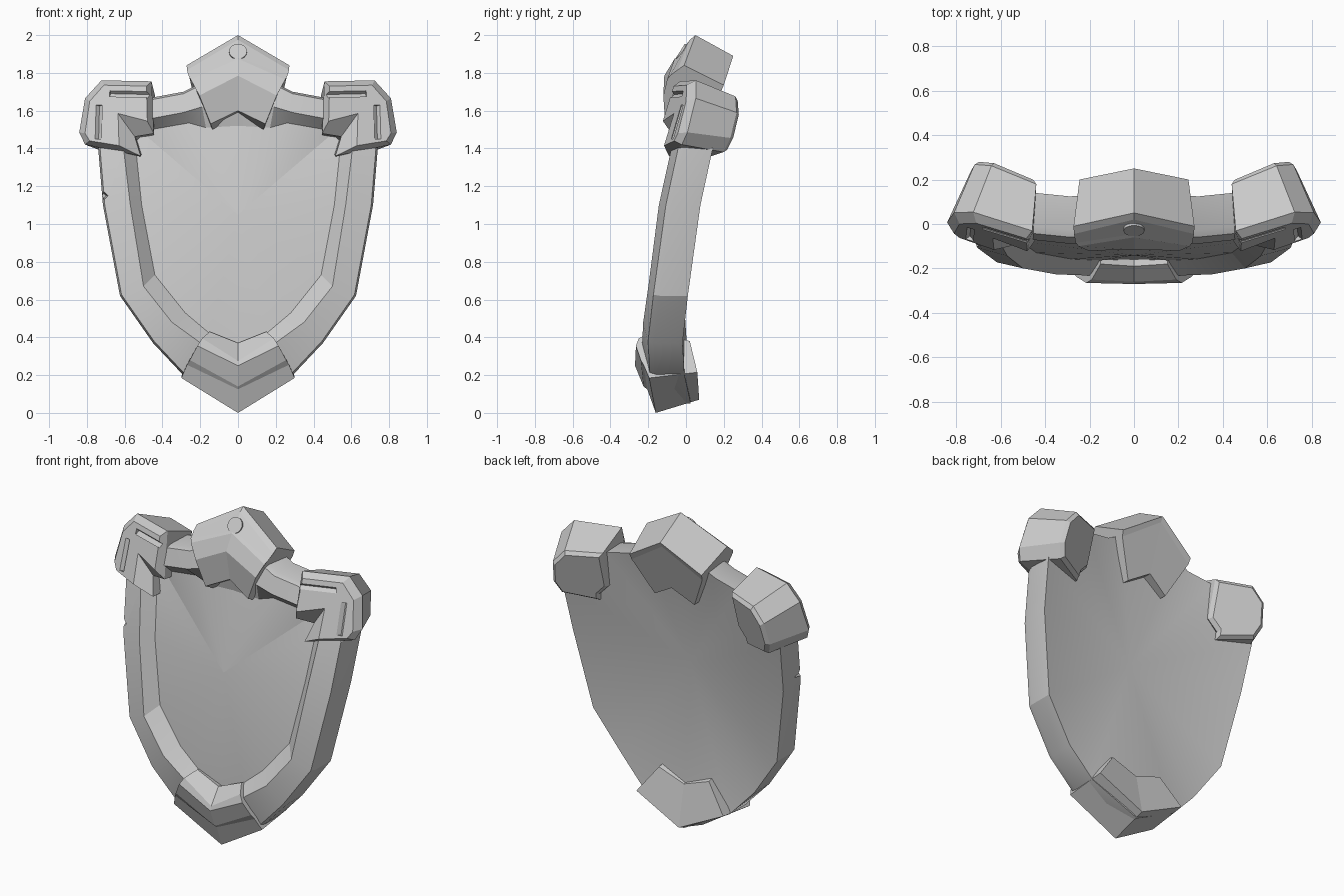
import bpy, bmesh, math
from mathutils import Vector, Matrix

if "Cube" in bpy.data.objects:
    bpy.data.objects.remove(bpy.data.objects["Cube"])


def loft(name, rings, hubs=(None, None)):
    """Bridge closed rings of equal length; each end gets a flat cap or a fan to a hub point."""
    bm = bmesh.new()
    rows = [[bm.verts.new(p) for p in r] for r in rings]
    n = len(rows[0])
    for a, b in zip(rows, rows[1:]):
        for i in range(n):
            j = (i + 1) % n
            bm.faces.new((a[i], a[j], b[j], b[i]))
    for row, hub in zip((rows[0], rows[-1]), hubs):
        if hub is None:
            bm.faces.new(row)
        else:
            c = bm.verts.new(hub)
            for i in range(n):
                bm.faces.new((row[i], row[(i + 1) % n], c))
    bmesh.ops.recalc_face_normals(bm, faces=bm.faces)
    me = bpy.data.meshes.new(name)
    bm.to_mesh(me)
    bm.free()
    ob = bpy.data.objects.new(name, me)
    bpy.context.collection.objects.link(ob)
    return ob


def cone(name, sides, r1, r2, depth, loc, axis):
    bm = bmesh.new()
    rot = Vector(axis).to_track_quat('Z', 'Y').to_matrix().to_4x4()
    bmesh.ops.create_cone(bm, cap_ends=True, segments=sides, radius1=r1, radius2=r2,
                          depth=depth, matrix=Matrix.Translation(loc) @ rot)
    me = bpy.data.meshes.new(name)
    bm.to_mesh(me)
    bm.free()
    ob = bpy.data.objects.new(name, me)
    bpy.context.collection.objects.link(ob)
    return ob


def cut(ob, cutter):
    m = ob.modifiers.new("cut", 'BOOLEAN')
    m.operation, m.solver, m.object = 'DIFFERENCE', 'EXACT', cutter
    cutter.hide_render = True
    bpy.context.view_layer.objects.active = ob
    bpy.ops.object.modifier_apply(modifier=m.name)
    bpy.data.objects.remove(cutter)


# Shield body: mirrored outline bent backwards at the sides, top and bottom
def bend(x, z, depth):
    k = 0.137 if z > 0.55 else 0.4
    return (x, -0.075 + k * (z - 0.55) ** 2 + 0.215 * x * x - depth, z)


def ring(half, depth, inset=0.0):
    s = 1 - inset
    pts = half + [(-x, z) for x, z in reversed(half[1:-1])]
    return [bend(x * s, 1 + (z - 1) * s, depth) for x, z in pts]


outer = [(0, 1.80), (.19, 1.75), (.29, 1.7), (.45, 1.67), (.66, 1.6), (.74, 1.4),
         (.715, 1.1), (.625, .62), (.45, .37), (.29, .2), (0, .05)]
rim_in = [(0, 1.72), (.19, 1.62), (.29, 1.59), (.45, 1.56), (.63, 1.58), (.605, 1.39),
          (.57, 1.1), (.5, .67), (.35, .48), (.17, .35), (0, .25)]
panel = [(0, 1.52), (.17, 1.51), (.26, 1.535), (.46, 1.5), (.56, 1.53), (.54, 1.39),
         (.51, 1.1), (.44, .73), (.28, .53), (.15, .42), (0, .35)]
body = loft("shield_body",
            [ring(outer, 0), ring(outer, .15), ring(outer, .18, .014),
             ring(rim_in, .18), ring(panel, .10)],
            (bend(0, 1.05, 0), bend(0, 1.05, .10)))
# Battle damage: nick on the edge and a scratch on the rim
cut(body, cone("nick", 4, .035, .012, .16, (-.71, -.11, 1.15), (0, 1, 0)))
cut(body, cone("scratch", 4, .003, .013, .18, (.525, -.206, .545), (.16, .03, .09)))
bpy.ops.object.select_all(action='DESELECT')
body.select_set(True)
bpy.context.view_layer.objects.active = body
bpy.ops.object.shade_smooth_by_angle(angle=math.radians(20))


# Chevron caps: centre section plus a side section mirrored
def chevron(name, mid, side):
    return loft(name, [[(-x, y, z) for x, y, z in side],
                       [(0, y, z) for y, z in mid], side])


chevron("top_cap",
        [(.14, 1.57), (.235, 1.86), (.25, 1.89), (.05, 2.0), (.02, 1.975), (-.045, 1.885),
         (-.06, 1.875), (-.115, 1.785), (-.08, 1.6), (0, 1.575)],
        [(.135, .11, 1.49), (.24, .185, 1.7), (.245, .2, 1.735), (.272, -.01, 1.84),
         (.27, -.045, 1.815), (.262, -.085, 1.785), (.25, -.1, 1.765),
         (.205, -.12, 1.68), (.145, -.11, 1.53), (.135, -.05, 1.5)])
chevron("bottom_cap",
        [(-.16, 0), (-.205, .125), (-.225, .14), (-.27, .25), (-.26, .275),
         (-.19, .37), (.02, .32), (.07, .07)],
        [(.3, -.195, .185), (.27, -.225, .255), (.255, -.24, .28), (.215, -.265, .355),
         (.19, -.25, .395), (.15, -.18, .43), (.17, .02, .38), (.295, .06, .215)])

# Round stud on the top cap
cone("top_stud", 16, .047, .047, .05, (0, -.01, 1.901), (0, -.85, .53))

# Corner caps: L-shaped front face, sloping walls, deep tilted back.
# Points are (x, z, t) with t the share of the full depth.
front_l = [(.485, 1.73, 0), (.71, 1.735, 0), (.785, 1.65, 0), (.81, 1.48, 0),
           (.785, 1.44, 0), (.63, 1.415, 0), (.635, 1.585, 0), (.48, 1.545, 0)]
wall_l = [(.46, 1.765, .12), (.735, 1.77, .12), (.825, 1.675, .12), (.857, 1.495, .12),
          (.825, 1.43, .12), (.525, 1.38, .26), (.56, 1.485, .28), (.45, 1.5, .26)]
back_l = [(.455, 1.755, .93), (.735, 1.75, .93), (.84, 1.665, .93), (.865, 1.53, .93),
          (.82, 1.455, .93), (.55, 1.425, .93), (.545, 1.465, .93), (.46, 1.53, .93)]
end_l = [(.67 + (x - .67) * .9, 1.61 + (z - 1.61) * .88, 1) for x, z, t in back_l]


def corner_ring(pts, side):
    return [(side * (x - .3 * t * (x - .4)),
             -.1 + .3 * (x - .5) + .3 * (z - 1.6) + .265 * t,
             z - .08 * t) for x, z, t in pts]


def slot(a, b, side, w=.02):
    """Thin bar cutter along a line on the corner cap front."""
    pa, pb = (Vector(corner_ring([(*p, 0)], side)[0]) for p in (a, b))
    return cone("slot", 4, w, w, (pb - pa).length, (pa + pb) / 2, pb - pa)


for side, word in ((1, "right"), (-1, "left")):
    cap = loft("corner_cap_" + word,
               [corner_ring(r, side) for r in (front_l, wall_l, back_l, end_l)])
    cut(cap, slot((.46, 1.685), (.68, 1.69), side))
    cut(cap, slot((.735, 1.63), (.74, 1.45), side))
